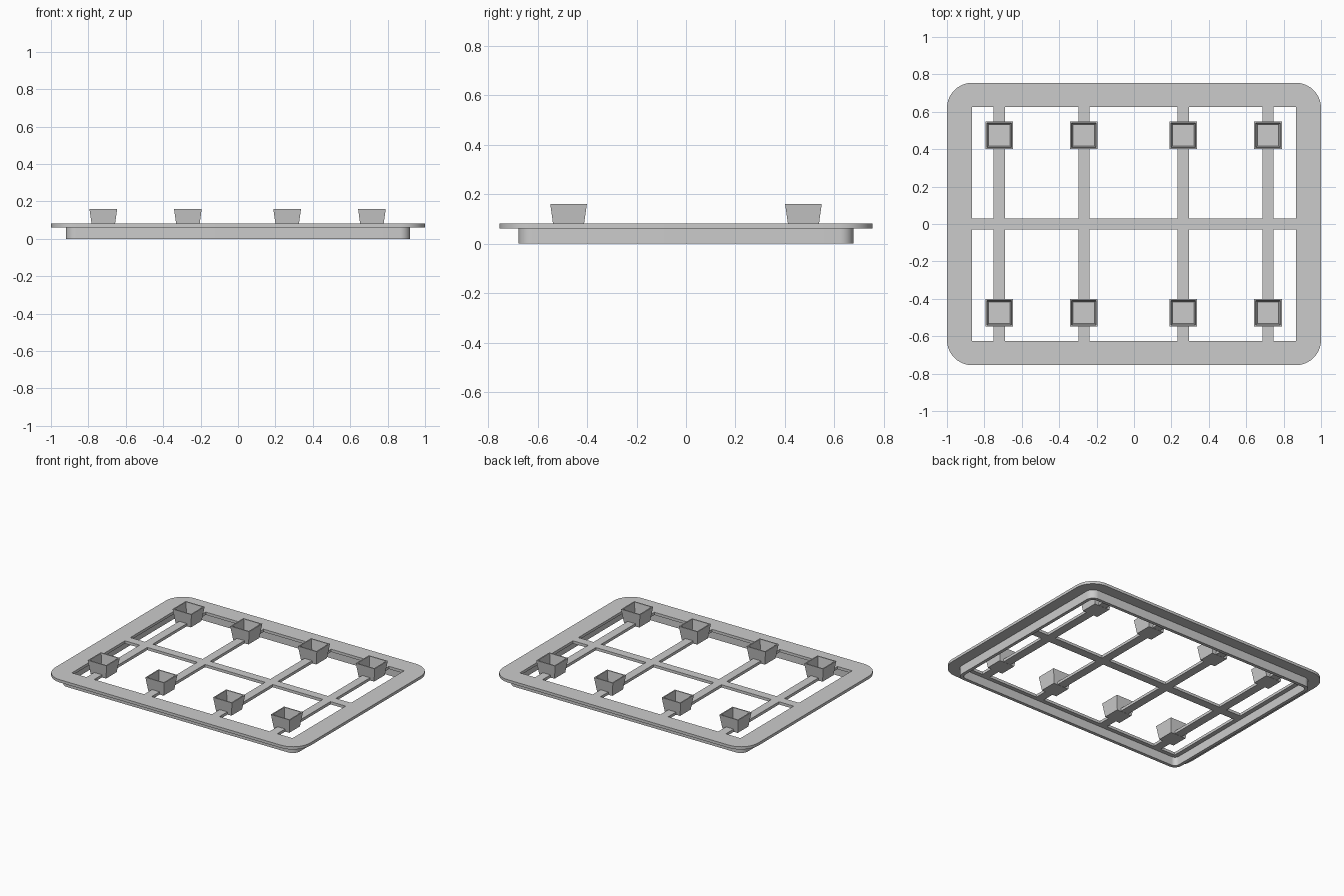
import bpy, bmesh
from math import sin, cos, pi

if "Cube" in bpy.data.objects:
    bpy.data.objects.remove(bpy.data.objects["Cube"])

BAR_X = (-0.72, -0.268, 0.263, 0.716)
BAR_W = 0.03            # half width of the bars
PLATE_Z = (0.0615, 0.081)


def rounded(hx, hy, r, n=10):
    """Rounded rectangle outline."""
    pts = []
    for q, (sx, sy) in enumerate(((1, 1), (-1, 1), (-1, -1), (1, -1))):
        for i in range(n + 1):
            a = (q + i / n) * pi / 2
            pts.append((sx * (hx - r) + r * cos(a), sy * (hy - r) + r * sin(a)))
    return pts


def rect(x0, x1, y0, y1):
    return [(x0, y0), (x1, y0), (x1, y1), (x0, y1)]


def slab(name, outlines, z0, z1):
    """Extrude a flat outline with holes between two heights."""
    cu = bpy.data.curves.new(name, 'CURVE')
    cu.dimensions = '2D'
    cu.fill_mode = 'BOTH'
    cu.extrude = (z1 - z0) / 2
    for pts in outlines:
        sp = cu.splines.new('POLY')
        sp.points.add(len(pts) - 1)
        for p, (x, y) in zip(sp.points, pts):
            p.co = (x, y, 0, 1)
        sp.use_cyclic_u = True
    ob = bpy.data.objects.new(name, cu)
    bpy.context.collection.objects.link(ob)
    ob.location.z = (z0 + z1) / 2
    bpy.ops.object.select_all(action='DESELECT')
    ob.select_set(True)
    bpy.context.view_layer.objects.active = ob
    bpy.ops.object.convert(target='MESH')
    ob = bpy.context.object
    bm = bmesh.new()
    bm.from_mesh(ob.data)
    bmesh.ops.remove_doubles(bm, verts=bm.verts, dist=1e-5)
    bmesh.ops.recalc_face_normals(bm, faces=bm.faces)
    bm.to_mesh(ob.data)
    bm.free()
    bpy.ops.object.shade_smooth_by_angle()
    return ob


# Top plate with openings that leave the bars standing
edges = [-0.865] + [v for x in BAR_X for v in (x - BAR_W, x + BAR_W)] + [0.865]
holes = []
for x0, x1 in zip(edges[::2], edges[1::2]):
    holes.append(rect(x0, x1, BAR_W, 0.625))
    holes.append(rect(x0, x1, -0.625, -BAR_W))
slab("frame_with_bars", [rounded(1, 0.755, 0.135)] + holes, *PLATE_Z)

# Thin skirt under the plate
slab("lower_rim", [rounded(0.92, 0.677, 0.055), rounded(0.897, 0.654, 0.032)],
     0, PLATE_Z[0])


# Tapered open cups
def cup(name, x, y):
    # half width and height, from the outer base round to the inner floor
    profile = ((0.06, 0.0605), (0.074, 0.16), (0.066, 0.16), (0.057, 0.085))
    bm = bmesh.new()
    rings = [[bm.verts.new((sx * w, sy * w, z))
              for sx, sy in ((-1, -1), (1, -1), (1, 1), (-1, 1))]
             for w, z in profile]
    for a, b in zip(rings, rings[1:]):
        for i in range(4):
            j = (i + 1) % 4
            bm.faces.new((a[i], a[j], b[j], b[i]))
    bm.faces.new(rings[0][::-1])
    bm.faces.new(rings[-1])
    me = bpy.data.meshes.new(name)
    bm.to_mesh(me)
    bm.free()
    ob = bpy.data.objects.new(name, me)
    ob.location = (x, y, 0)
    bpy.context.collection.objects.link(ob)


for i, x in enumerate(BAR_X):
    cup(f"cup_front_{i + 1}", x, -0.475)
    cup(f"cup_back_{i + 1}", x, 0.475)
